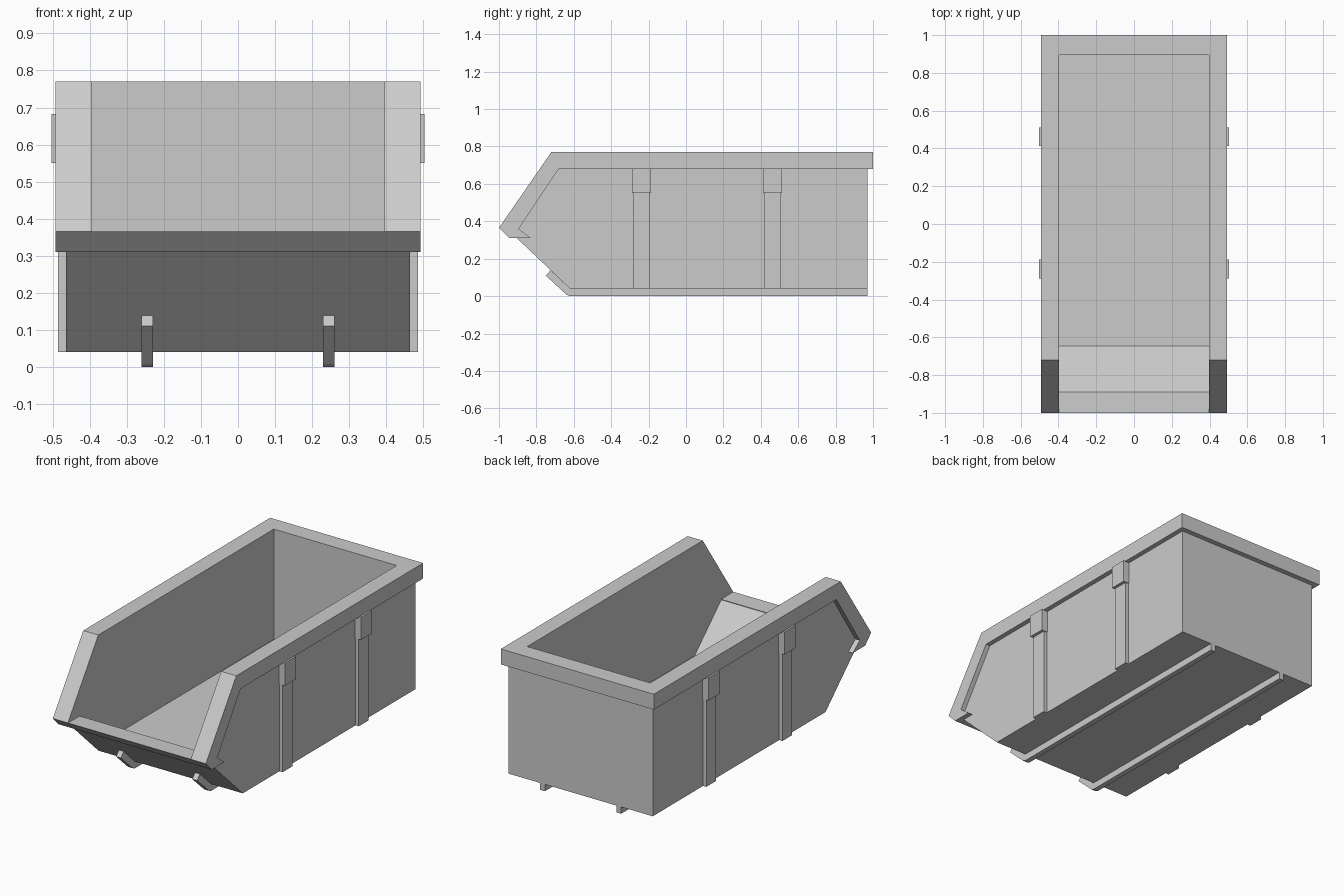
import bpy, bmesh

if "Cube" in bpy.data.objects:
    bpy.data.objects.remove(bpy.data.objects["Cube"])


def prism(name, profile, x0, x1, mirror=False):
    """Extrude a (y, z) side profile from x0 to x1, optionally mirrored over x = 0."""
    bm = bmesh.new()
    face = bm.faces.new([bm.verts.new((x0, y, z)) for y, z in profile])
    ext = bmesh.ops.extrude_face_region(bm, geom=[face], use_keep_orig=True)
    moved = [v for v in ext["geom"] if isinstance(v, bmesh.types.BMVert)]
    bmesh.ops.translate(bm, verts=moved, vec=(x1 - x0, 0, 0))
    bmesh.ops.recalc_face_normals(bm, faces=bm.faces[:])
    mesh = bpy.data.meshes.new(name)
    bm.to_mesh(mesh)
    bm.free()
    obj = bpy.data.objects.new(name, mesh)
    bpy.context.collection.objects.link(obj)
    if mirror:
        obj.modifiers.new("mirror", "MIRROR")
    return obj


def rect(y0, y1, z0, z1):
    return [(y0, z0), (y1, z0), (y1, z1), (y0, z1)]


INNER, BODY, RIM = 0.396, 0.465, 0.493

# Floor, sloped front and back wall in one tray profile
prism("tray", [(0.97, 0.04), (-0.62, 0.04), (-0.905, 0.31), (-0.89, 0.36),
               (-0.645, 0.128), (0.895, 0.128), (0.895, 0.68), (0.97, 0.68)],
      -INNER, INNER)

# Side walls
prism("side_wall", [(0.97, 0.04), (-0.62, 0.04), (-0.905, 0.31),
                    (-0.895, 0.36), (-0.68, 0.68), (0.97, 0.68)],
      INNER, BODY, mirror=True)

# Thick rim along the sides, bending down to the loading lip
prism("side_rim", [(1, 0.68), (1, 0.77), (-0.72, 0.77), (-1, 0.365),
                   (-0.945, 0.31), (-0.83, 0.31), (-0.895, 0.36), (-0.68, 0.68)],
      INNER, RIM, mirror=True)

# Rim across the back and lip across the front
prism("back_rim", rect(0.895, 1, 0.68, 0.77), -INNER, INNER)
prism("front_lip", [(-1, 0.365), (-0.945, 0.31), (-0.905, 0.31), (-0.89, 0.363)],
      -INNER, INNER)

# Side ribs with thicker caps under the rim
for i, y in enumerate((-0.238, 0.462)):
    prism(f"side_rib_{i}", rect(y - 0.045, y + 0.045, 0.04, 0.56),
          BODY - 0.01, 0.486, mirror=True)
    prism(f"rib_cap_{i}", rect(y - 0.05, y + 0.05, 0.55, 0.682),
          BODY - 0.01, 0.504, mirror=True)

# Skid runners turned up at the front
prism("skid_runner", [(0.97, 0), (-0.62, 0), (-0.64, 0.008), (-0.75, 0.11),
                      (-0.724, 0.138), (-0.62, 0.04), (0.97, 0.04)],
      0.23, 0.261, mirror=True)
